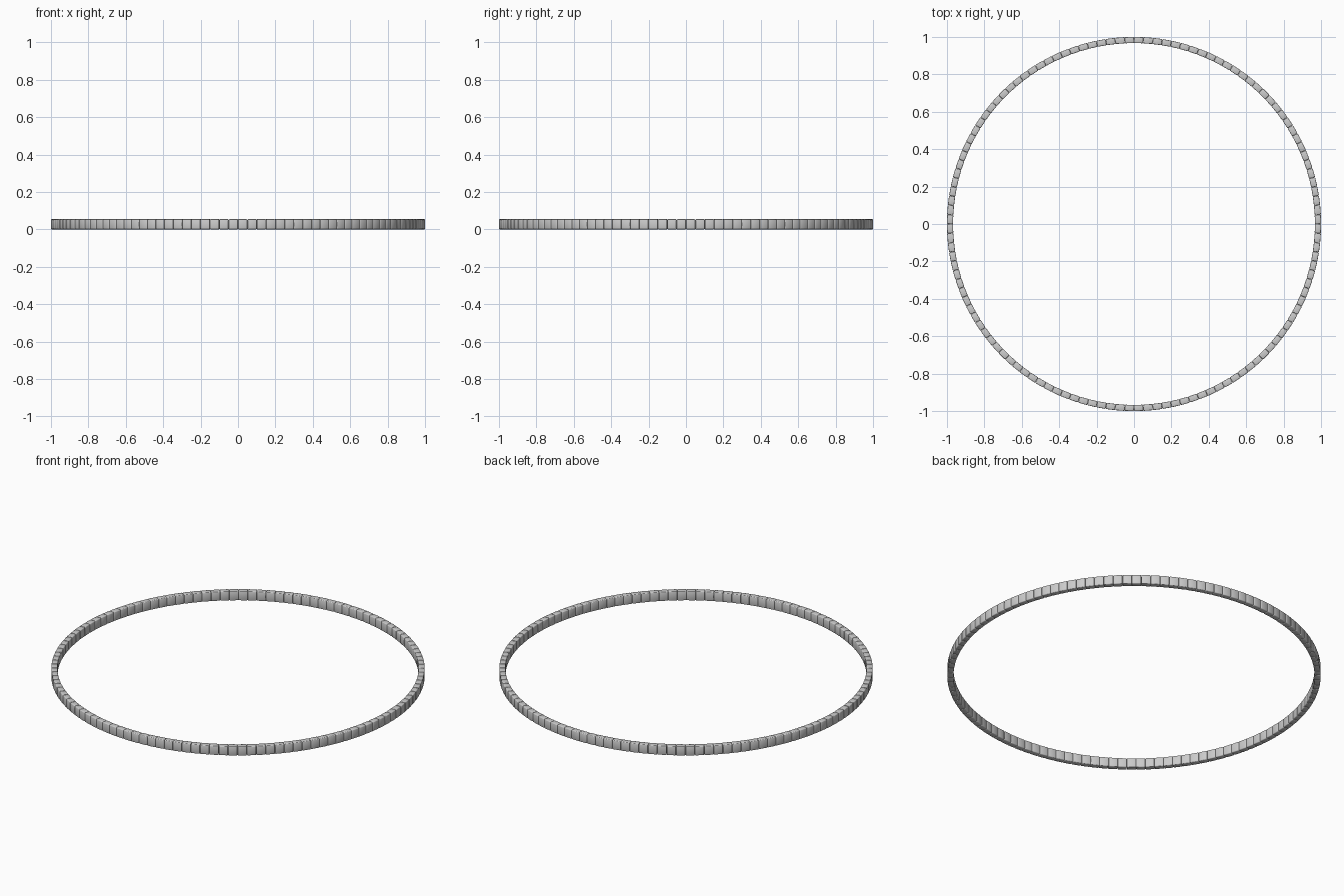
import bpy, bmesh, math
from mathutils import Matrix

if "Cube" in bpy.data.objects:
    bpy.data.objects.remove(bpy.data.objects["Cube"])

COUNT = 124            # blocks around the ring
R_OUT, R_IN = 1.0, 0.967
HEIGHT = 0.054
R_MID = (R_OUT + R_IN) / 2
LENGTH = 2 * math.pi * R_MID / COUNT * 0.99

# One small chamfered block, repeated around the circle
bm = bmesh.new()
for i in range(COUNT):
    angle = 2 * math.pi * (i + 0.5) / COUNT
    m = (Matrix.Rotation(angle, 4, 'Z')
         @ Matrix.Translation((R_MID, 0, HEIGHT / 2))
         @ Matrix.Diagonal((R_OUT - R_IN, LENGTH, HEIGHT, 1)))
    bmesh.ops.create_cube(bm, size=1, matrix=m)
bmesh.ops.bevel(bm, geom=bm.edges[:], offset=0.004, segments=2,
                profile=0.5, affect='EDGES')
mesh = bpy.data.meshes.new("block_ring")
bm.to_mesh(mesh)
bm.free()
ring = bpy.data.objects.new("block_ring", mesh)
bpy.context.collection.objects.link(ring)

# Soft rounded edges on every block
bpy.context.view_layer.objects.active = ring
ring.select_set(True)
bpy.ops.object.shade_smooth_by_angle(angle=math.radians(50))
